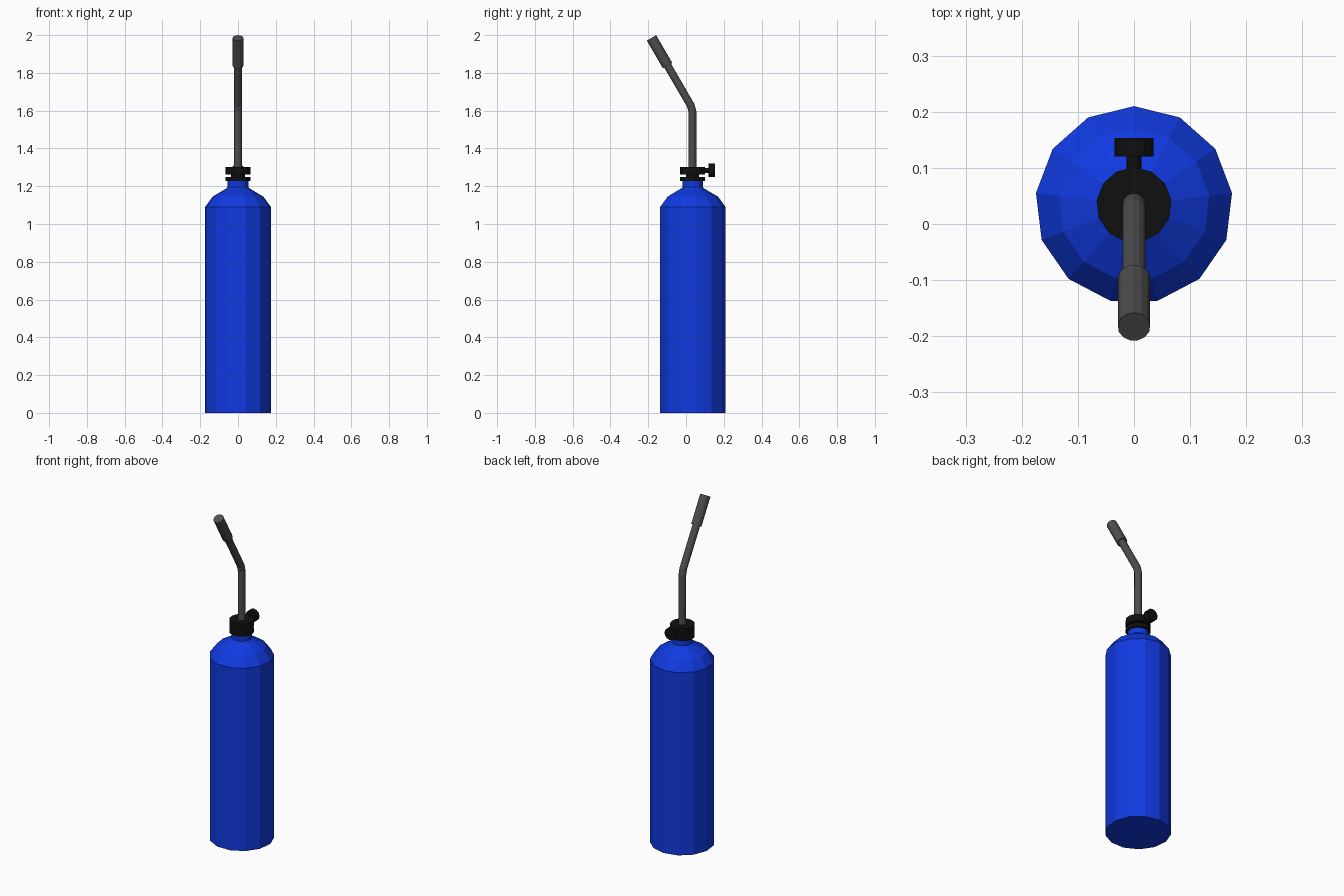
import bpy, bmesh, math
from mathutils import Vector

if "Cube" in bpy.data.objects:
    bpy.data.objects.remove(bpy.data.objects["Cube"])

CY = 0.034  # y of the canister axis


def material(name, rgb):
    m = bpy.data.materials.new(name)
    m.diffuse_color = (*rgb, 1)
    m.use_nodes = True
    m.node_tree.nodes["Principled BSDF"].inputs["Base Color"].default_value = m.diffuse_color
    return m


BLUE = material("blue paint", (0.005, 0.042, 0.75))
BLACK = material("black plastic", (0.005, 0.005, 0.005))
GREY = material("dark grey metal", (0.075, 0.075, 0.075))


def sweep(name, rings, sides, mat):
    """Skin rings of (centre, axis, radius); first vertex points to +y (or up)."""
    bm = bmesh.new()
    loops = []
    for centre, axis, radius in rings:
        axis = Vector(axis).normalized()
        u = Vector((1, 0, 0))
        v = axis.cross(u)
        loop = []
        for i in range(sides):
            a = 2 * math.pi * i / sides
            loop.append(bm.verts.new(Vector(centre) + radius * (math.sin(a) * u + math.cos(a) * v)))
        loops.append(loop)
    for low, high in zip(loops, loops[1:]):
        for i in range(sides):
            j = (i + 1) % sides
            bm.faces.new((low[i], low[j], high[j], high[i]))
    bm.faces.new(loops[0])
    bm.faces.new(loops[-1])
    bmesh.ops.recalc_face_normals(bm, faces=bm.faces)
    mesh = bpy.data.meshes.new(name)
    bm.to_mesh(mesh)
    bm.free()
    mesh.materials.append(mat)
    obj = bpy.data.objects.new(name, mesh)
    bpy.context.collection.objects.link(obj)
    return obj


def lathe(name, profile, mat, sides=13):
    return sweep(name, [((0, CY, z), (0, 0, 1), r) for r, z in profile], sides, mat)


# Gas canister with sloped shoulder and neck
lathe("canister", [(0.176, 0), (0.176, 1.09), (0.135, 1.145), (0.062, 1.188),
                   (0.055, 1.195), (0.055, 1.235)], BLUE)

# Valve collar: two discs joined by a narrower core
lathe("valve_collar", [(0.067, 1.228), (0.067, 1.25), (0.036, 1.25), (0.036, 1.262),
                       (0.067, 1.262), (0.067, 1.303)], BLACK)

# Control knob on its stem at the back
sweep("knob_stem", [((0, y, 1.284), (0, 1, 0), 0.013) for y in (0.07, 0.125)], 12, BLACK)
sweep("knob", [((0, y, 1.284), (0, 1, 0), 0.035) for y in (0.12, 0.153)], 12, BLACK)

# Bent burner tube
tip = Vector((0, -0.183, 1.985))
bend = Vector((0, CY, 1.612))
lean = (tip - bend).normalized()
up = Vector((0, 0, 1))
sweep("burner_tube", [
    ((0, CY, 1.29), up, 0.021),
    (bend - 0.018 * up, up * 3 + lean, 0.021),
    (bend + 0.018 * lean, up + lean * 3, 0.021),
    (tip - 0.14 * lean, lean, 0.021),
], 13, GREY)

# Nozzle at the end of the tube
sweep("nozzle", [(tip - 0.17 * lean, lean, 0.029), (tip, lean, 0.029)], 13, GREY)
